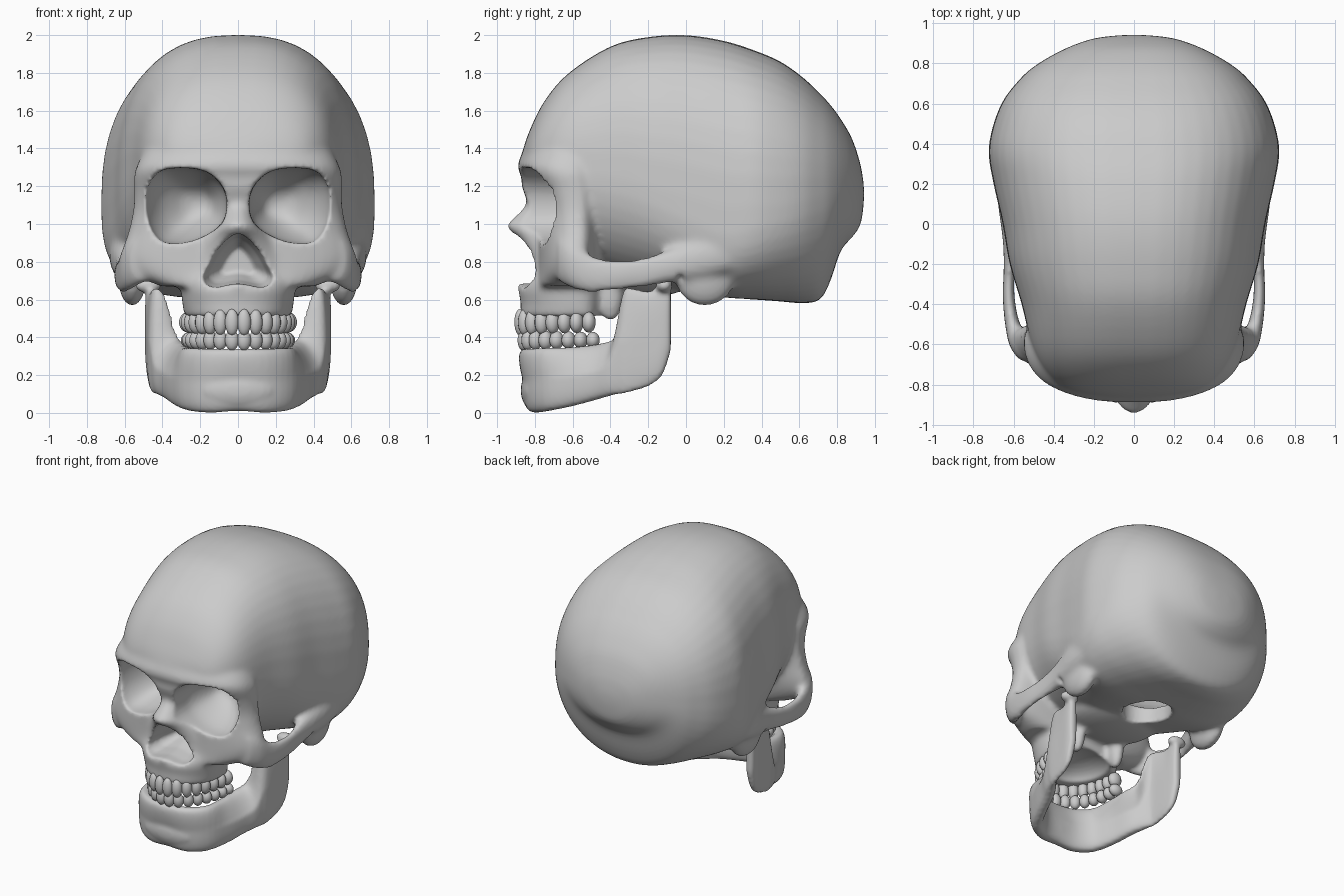
import bpy, bmesh
from math import sin, cos, pi, hypot, copysign
from mathutils import Matrix

if "Cube" in bpy.data.objects:
    bpy.data.objects.remove(bpy.data.objects["Cube"])


def spline(pts, n=4, closed=False):
    k, out = len(pts), []
    get = lambda i: pts[i % k] if closed else pts[max(0, min(k - 1, i))]
    for i in range(k if closed else k - 1):
        quad = list(zip(get(i - 1), get(i), get(i + 1), get(i + 2)))
        for s in range(n):
            t = s / n
            out.append(tuple(0.5 * (2 * b + (c - a) * t + (2 * a - 5 * b + 4 * c - d) * t * t
                                    + (3 * b - a - 3 * c + d) * t ** 3) for a, b, c, d in quad))
    return out if closed else out + [tuple(pts[-1])]


def oval(n_up=2.0, n_low=None, count=40):
    pts = []
    for i in range(count):
        c, s = cos(2 * pi * i / count), sin(2 * pi * i / count)
        e = 2 / (n_up if s >= 0 else (n_low or n_up))
        pts.append((copysign(abs(c) ** e, c), copysign(abs(s) ** e, s)))
    return pts


def loft(bm, rings, mirror=False):
    for sx in ((1, -1) if mirror else (1,)):
        vs = [[bm.verts.new((sx * x, y, z)) for x, y, z in r] for r in rings]
        for a, b in zip(vs, vs[1:]):
            for i in range(len(a)):
                j = (i + 1) % len(a)
                bm.faces.new((a[i], a[j], b[j], b[i]))
        bm.faces.new(vs[0])
        bm.faces.new(vs[-1])


def ball(bm, c, r, mirror=False, turn=0, seg=24):
    for sx in ((1, -1) if mirror else (1,)):
        m = (Matrix.Translation((sx * c[0], c[1], c[2])) @ Matrix.Rotation(sx * turn, 4, 'Z')
             @ Matrix.Diagonal((*r, 1)))
        bmesh.ops.create_uvsphere(bm, u_segments=seg, v_segments=seg * 2 // 3, radius=1, matrix=m)


def column(bm, stations, n_back=2.0, n_front=2.4):
    # horizontal sections: z, half width, front y, widest y, back y
    rings = []
    for z, w, f, s, b in spline(stations):
        rings.append([(w * u, s + (b - s if v >= 0 else s - f) * v, z) for u, v in oval(n_back, n_front)])
    loft(bm, rings)


def finish(bm, name):
    bmesh.ops.recalc_face_normals(bm, faces=bm.faces)
    me = bpy.data.meshes.new(name)
    bm.to_mesh(me)
    bm.free()
    ob = bpy.data.objects.new(name, me)
    bpy.context.collection.objects.link(ob)
    return ob


def fuse(ob, voxel, iterations):
    m = ob.modifiers.new("fuse", 'REMESH')
    m.mode, m.voxel_size, m.use_smooth_shade = 'VOXEL', voxel, True
    s = ob.modifiers.new("soften", 'SMOOTH')
    s.factor, s.iterations = 0.5, iterations


def bake(ob):
    bpy.ops.object.select_all(action='DESELECT')
    ob.select_set(True)
    bpy.context.view_layer.objects.active = ob
    bpy.ops.object.convert(target='MESH')
    bpy.ops.object.shade_smooth()


# braincase: y, half width, top z, widest z, bottom z, squareness of the lower half
bm = bmesh.new()
braincase = [
    (-.87, .12, 1.37, 1.29, 1.20, 2.2), (-.83, .32, 1.49, 1.30, 1.10, 2.2),
    (-.75, .43, 1.65, 1.30, .95, 2.2), (-.62, .505, 1.80, 1.28, .80, 2.2),
    (-.40, .56, 1.94, 1.25, .72, 2.2), (-.20, .62, 1.99, 1.20, .67, 2.4),
    (0, .655, 2.0, 1.15, .64, 3.0), (.20, .70, 1.97, 1.10, .61, 3.6),
    (.36, .725, 1.92, 1.10, .60, 3.0), (.50, .70, 1.86, 1.10, .59, 2.5),
    (.62, .65, 1.775, 1.12, .58, 2.2), (.71, .58, 1.69, 1.14, .60, 2.1),
    (.765, .525, 1.63, 1.15, .70, 2.1), (.82, .445, 1.555, 1.17, .86, 2.1),
    (.88, .33, 1.45, 1.18, .93, 2.1), (.925, .20, 1.31, 1.17, 1.0, 2), (.942, .06, 1.20, 1.16, 1.12, 2)]
rings = []
for y, w, t, c, b, n in spline(braincase):
    rings.append([(w * u, y, c + (t - c if v >= 0 else c - b) * v) for u, v in oval(2.5, n, 48)])
loft(bm, rings)
# brow, orbit walls and cheeks
column(bm, [
    (1.45, .45, -.835, -.55, -.3), (1.38, .50, -.865, -.58, -.3), (1.31, .535, -.892, -.60, -.35),
    (1.26, .55, -.875, -.59, -.38), (1.18, .55, -.825, -.57, -.4), (1.08, .555, -.79, -.56, -.42),
    (.98, .575, -.785, -.56, -.43), (.88, .605, -.785, -.56, -.44), (.80, .60, -.785, -.57, -.45),
    (.73, .54, -.79, -.59, -.46), (.67, .41, -.81, -.61, -.46)], 2.0, 2.4)
# nasal bones flaring down to the cheeks
column(bm, [
    (1.27, .08, -.865, -.72, -.55), (1.19, .065, -.825, -.72, -.55), (1.10, .075, -.85, -.72, -.55),
    (1.03, .10, -.915, -.73, -.55), (.985, .125, -.95, -.73, -.55), (.92, .18, -.885, -.72, -.55),
    (.82, .24, -.835, -.71, -.5), (.72, .28, -.83, -.7, -.5), (.65, .29, -.83, -.7, -.5)], 2, 2)
# upper jaw and nasal spine
column(bm, [(.80, .32, -.80, -.6, -.42), (.73, .32, -.84, -.6, -.42), (.66, .305, -.885, -.6, -.43),
            (.58, .295, -.875, -.58, -.44), (.51, .285, -.88, -.56, -.45)], 2.6, 2.2)
ball(bm, (0, -.85, .675), (.035, .05, .03))
# cheek arches: x, y, z, half thickness, half height
arch = [(.50, -.68, .82, .07, .12), (.56, -.61, .79, .06, .13), (.605, -.50, .735, .038, .10),
        (.625, -.36, .73, .03, .08), (.62, -.22, .745, .03, .08), (.60, -.08, .78, .055, .09),
        (.60, .12, .83, .08, .12), (.62, .28, .86, .06, .10)]
loft(bm, [[(x + a * u, y, z + h * v) for u, v in oval(2.2, count=24)]
          for x, y, z, a, h in spline(arch)], True)
# mastoids, pterygoid plates and base of the skull
ball(bm, (.56, .10, .72), (.075, .16, .155), True)
ball(bm, (.17, -.40, .63), (.05, .07, .15), True)
ball(bm, (0, -.2, .72), (.32, .30, .10))
skull = finish(bm, "cranium")
fuse(skull, .016, 8)

# eye sockets
cutters = []
bm = bmesh.new()
rim = spline([(.06, 1.10), (.085, 1.20), (.17, 1.275), (.30, 1.295), (.42, 1.275), (.485, 1.18),
              (.485, 1.03), (.425, .92), (.33, .895), (.20, .925), (.09, 1.0)], 4, True)
depth = spline([(-1.0, 1.03, .28), (-.78, 1.0, .28), (-.66, .95, .275), (-.54, .72, .26),
                (-.45, .4, .23), (-.42, .12, .22)])
loft(bm, [[(cx + (x - .28) * k, y, 1.1 + (z - 1.1) * k) for x, z in rim] for y, k, cx in depth], True)
cutters.append(finish(bm, "eye_socket_cutter"))
# nasal opening
bm = bmesh.new()
half = [(.05, .925), (.11, .86), (.155, .78), (.185, .71), (.13, .665)]
pear = spline([(0, .95)] + half + [(0, .685)] + [(-x, z) for x, z in reversed(half)], 4, True)
loft(bm, [[(x * k, y, .8 + (z - .8) * k) for x, z in pear]
          for y, k in ((-1.05, 1), (-.8, 1), (-.7, .85), (-.6, .5))])
cutters.append(finish(bm, "nasal_cutter"))
# palate, brain cavity, foramen magnum, ear canals
for name, c, r, mir in (("palate_cutter", (0, -.57, .48), (.20, .24, .12), False),
                        ("cavity_cutter", (0, .20, 1.30), (.58, .57, .59), False),
                        ("foramen_cutter", (0, .14, .70), (.155, .19, .30), False),
                        ("ear_cutter", (.69, -.03, .70), (.09, .03, .045), True)):
    bm = bmesh.new()
    ball(bm, c, r, mir, seg=36)
    cutters.append(finish(bm, name))
for c in cutters:
    c.hide_render = True
    m = skull.modifiers.new(c.name, 'BOOLEAN')
    m.operation, m.object, m.solver = 'DIFFERENCE', c, 'EXACT'
fuse(skull, .014, 3)
bake(skull)
for c in cutters:
    bpy.data.objects.remove(c)

# lower jaw: x, y, half thickness, bottom z, top z, lean of the upper edge
bm = bmesh.new()
side = [(.14, -.795, .055, .0, .34, .03), (.25, -.725, .052, .01, .345, .01),
        (.315, -.60, .05, .035, .35, -.04), (.365, -.47, .05, .07, .37, -.075),
        (.405, -.40, .045, .09, .42, -.08), (.43, -.35, .038, .10, .62, -.04),
        (.445, -.31, .034, .105, .665, -.015), (.454, -.20, .034, .14, .645, 0),
        (.46, -.125, .034, .20, .68, 0), (.462, -.08, .028, .33, .67, 0)]
path = spline([(-s[0],) + s[1:] for s in reversed(side)] + [(0, -.81, .055, .01, .34, .04)] + side)
rings = []
for i, (x, y, t, zb, zt, lean) in enumerate(path):
    a, b = path[max(0, i - 1)], path[min(len(path) - 1, i + 1)]
    dx, dy = b[0] - a[0], b[1] - a[1]
    nx, ny = dy / hypot(dx, dy), -dx / hypot(dx, dy)
    ring = []
    for u, v in oval(2.8, count=28):
        o = t * u + lean * max(v, 0)
        ring.append((x + nx * o, y + ny * o, (zb + zt) / 2 + (zt - zb) / 2 * v))
    rings.append(ring)
loft(bm, rings)
ball(bm, (0, -.815, .12), (.20, .06, .10))
ball(bm, (.475, -.115, .675), (.07, .045, .04), True)
jaw = finish(bm, "lower_jaw")
fuse(jaw, .013, 5)
bake(jaw)

# teeth along two dental arches
for name, a, b, z, h in (("upper_teeth", .262, .382, .48, .07), ("lower_teeth", .252, .365, .385, .055)):
    bm = bmesh.new()
    phi, step = 0, .0645
    for i in range(8):
        phi += step * (.5 if i == 0 else 1) / hypot(a * cos(phi), b * sin(phi))
        ball(bm, (a * sin(phi), -.50 - b * cos(phi), z), (.037, .03 + .003 * i, h * (1 - .03 * i)),
             True, phi, 14)
    bake(finish(bm, name))
